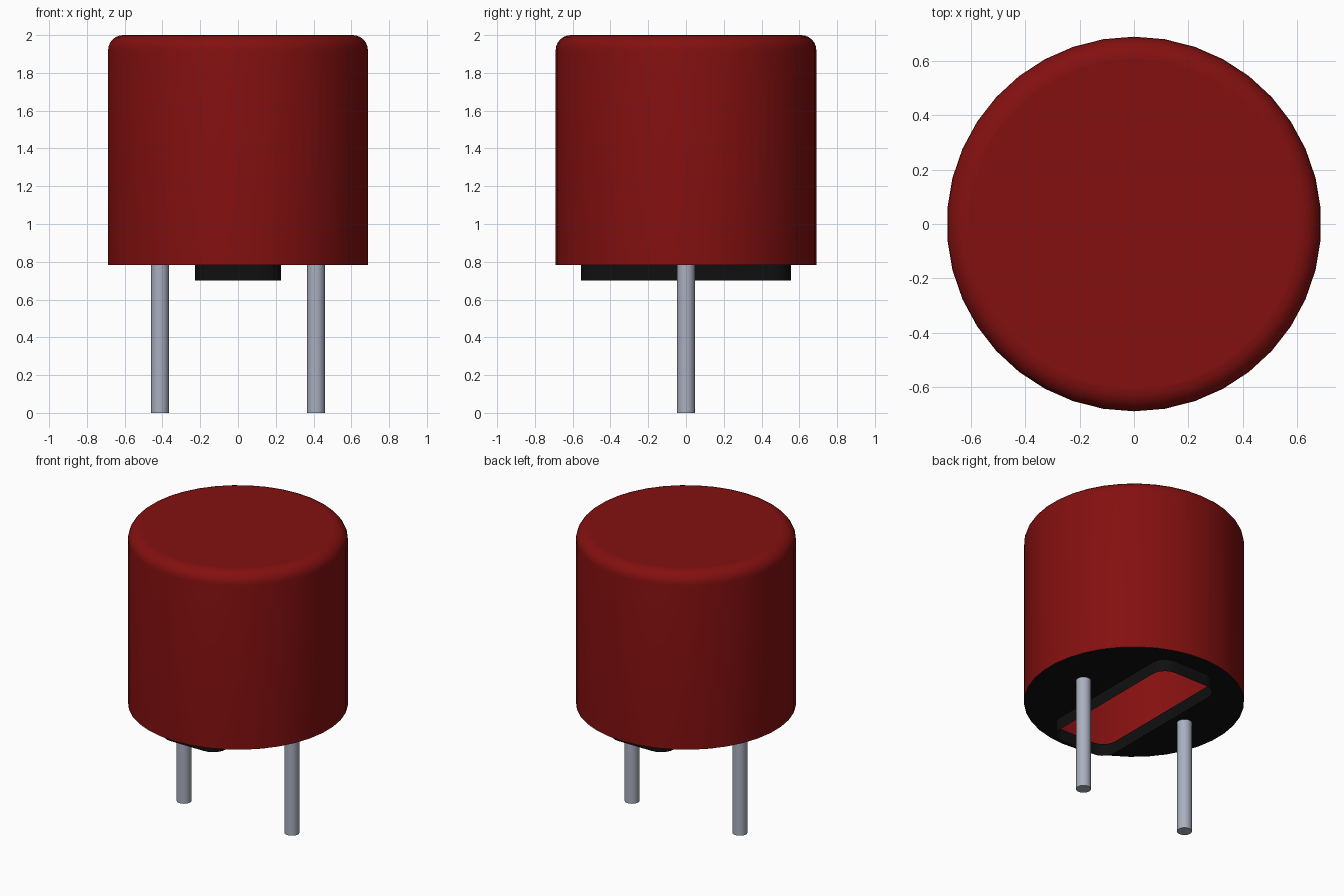
import bpy, bmesh, math

cube = bpy.data.objects.get("Cube")
if cube:
    bpy.data.objects.remove(cube, do_unlink=True)

RADIUS, BASE_Z, TOP_Z, ROUND = 0.69, 0.784, 2.0, 0.08
SIDES = 38


def material(name, rgb):
    m = bpy.data.materials.new(name)
    m.use_nodes = True
    m.diffuse_color = (*rgb, 1)
    m.node_tree.nodes["Principled BSDF"].inputs["Base Color"].default_value = (*rgb, 1)
    return m


red = material("dark red plastic", (0.23, 0.005, 0.005))
black = material("black plastic", (0.005, 0.005, 0.005))
metal = material("tinned metal", (0.40, 0.43, 0.52))


def finish(bm, name, mat):
    """Turn a bmesh into an object, smooth except at sharp edges and flat caps."""
    mesh = bpy.data.meshes.new(name)
    bm.to_mesh(mesh)
    bm.free()
    obj = bpy.data.objects.new(name, mesh)
    bpy.context.collection.objects.link(obj)
    mesh.materials.append(mat)
    bpy.ops.object.select_all(action='DESELECT')
    obj.select_set(True)
    bpy.context.view_layer.objects.active = obj
    bpy.ops.object.shade_smooth_by_angle(angle=math.radians(35))
    for p in mesh.polygons:
        if abs(p.normal.z) > 0.999:
            p.use_smooth = False
    return obj


def circle(r, n):
    return [(r * math.sin(2 * math.pi * i / n), -r * math.cos(2 * math.pi * i / n))
            for i in range(n)]


def rounded_rect(hx, hy, r, steps=5):
    pts = []
    for k, (sx, sy) in enumerate([(1, 1), (-1, 1), (-1, -1), (1, -1)]):
        for i in range(steps + 1):
            a = math.pi / 2 * (k + i / steps)
            pts.append((sx * (hx - r) + r * math.cos(a), sy * (hy - r) + r * math.sin(a)))
    return pts


def ring(bm, pts, z):
    return [bm.verts.new((x, y, z)) for x, y in pts]


def bridge(bm, low, high):
    n = len(low)
    for i in range(n):
        j = (i + 1) % n
        bm.faces.new((low[i], low[j], high[j], high[i]))


# Body: hollow cup, open below, with a rounded top edge
bm = bmesh.new()
profile = [(RADIUS, BASE_Z)]
for i in range(7):
    a = math.pi / 2 * i / 6
    profile.append((RADIUS - ROUND + ROUND * math.cos(a), TOP_Z - ROUND + ROUND * math.sin(a)))
rings = [ring(bm, circle(r, SIDES), z) for r, z in profile]
for low, high in zip(rings, rings[1:]):
    bridge(bm, low, high)
bm.faces.new(rings[-1])
finish(bm, "body", red)

# Base plate: disc with a rounded slot
slot = rounded_rect(0.228, 0.555, 0.1)
bm = bmesh.new()
edges = []
for pts in (circle(RADIUS, SIDES), slot):
    v = ring(bm, pts, BASE_Z)
    edges += [bm.edges.new((v[i - 1], v[i])) for i in range(len(v))]
bmesh.ops.triangle_fill(bm, edges=edges, use_beauty=True, normal=(0, 0, -1))
for f in bm.faces:
    f.normal_update()
    if f.normal.z > 0:
        f.normal_flip()
finish(bm, "base_plate", black)

# Standoff: thin wall around the slot
bm = bmesh.new()
bridge(bm, ring(bm, slot, 0.70), ring(bm, slot, BASE_Z))
finish(bm, "standoff_wall", black)

# Pins
for side, x in (("left", 0.413), ("right", -0.413)):
    bm = bmesh.new()
    pts = [(px + x, py) for px, py in circle(0.047, 20)]
    low, high = ring(bm, pts, 0), ring(bm, pts, BASE_Z)
    bridge(bm, low, high)
    bm.faces.new(low[::-1])
    bm.faces.new(high)
    finish(bm, side + "_pin", metal)
